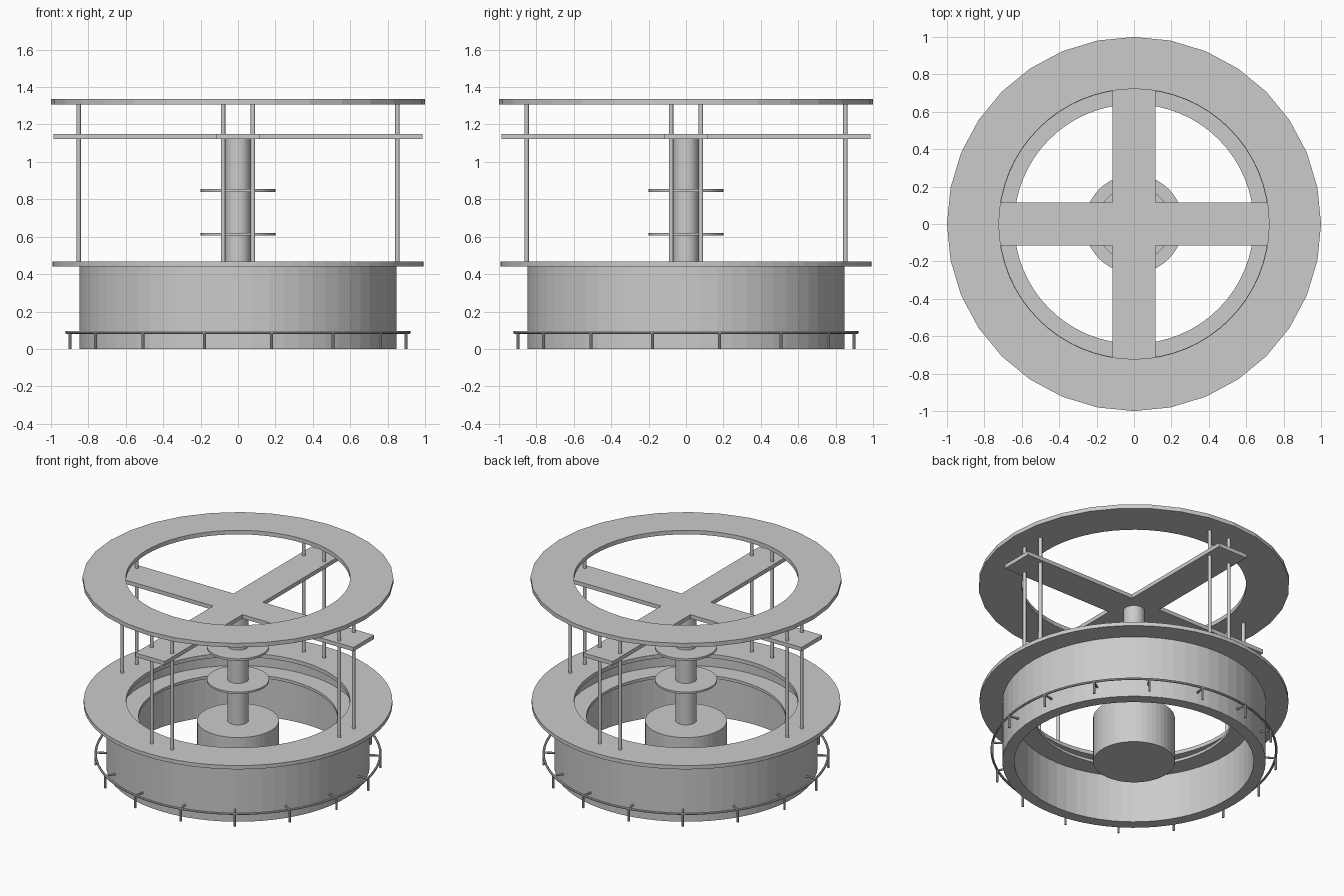
import bpy, bmesh, math
from mathutils import Vector

if "Cube" in bpy.data.objects:
    bpy.data.objects.remove(bpy.data.objects["Cube"])

grey = bpy.data.materials.new("light_grey")
grey.diffuse_color = (0.6, 0.6, 0.6, 1)
grey.use_nodes = True
grey.node_tree.nodes["Principled BSDF"].inputs["Base Color"].default_value = grey.diffuse_color


def finish(name, bm):
    bmesh.ops.recalc_face_normals(bm, faces=bm.faces)
    me = bpy.data.meshes.new(name)
    bm.to_mesh(me)
    bm.free()
    me.materials.append(grey)
    ob = bpy.data.objects.new(name, me)
    bpy.context.collection.objects.link(ob)
    return ob


def ring(name, r_in, r_out, z0, z1, n=64, chord=False):
    """Flat ring with rectangular section; chord=True halves the outer side count."""
    bm = bmesh.new()
    loops = []
    for r, z in ((r_in, z0), (r_out, z0), (r_out, z1), (r_in, z1)):
        loop = []
        for i in range(n):
            a = 2 * math.pi * i / n
            k = math.cos(2 * math.pi / n) if chord and r == r_out and i % 2 else 1
            loop.append(bm.verts.new((r * k * math.cos(a), r * k * math.sin(a), z)))
        loops.append(loop)
    for j in range(4):
        a, b = loops[j], loops[(j + 1) % 4]
        for i in range(n):
            k = (i + 1) % n
            bm.faces.new((a[i], a[k], b[k], b[i]))
    return finish(name, bm)


def add_rod(bm, p, q, r, n):
    p, q = Vector(p), Vector(q)
    d = q - p
    m = d.to_track_quat('Z', 'Y').to_matrix().to_4x4()
    m.translation = (p + q) / 2
    bmesh.ops.create_cone(bm, cap_ends=True, segments=n, radius1=r, radius2=r,
                          depth=d.length, matrix=m)


def cylinder(name, r, z0, z1, n=48):
    bm = bmesh.new()
    add_rod(bm, (0, 0, z0), (0, 0, z1), r, n)
    return finish(name, bm)


# Drum, its inner ledge and the two wide rings
ring("drum_wall", 0.77, 0.847, 0, 0.44)
ring("inner_ledge", 0.64, 0.775, 0.335, 0.355)
ring("lower_ring", 0.72, 0.993, 0.44, 0.467)
ring("top_ring", 0.722, 1.0, 1.308, 1.337, chord=True)

# Central hub, stem and discs
cylinder("hub", 0.263, 0, 0.325)
cylinder("stem", 0.069, 0.32, 1.125, 32)
cylinder("lower_disc", 0.2, 0.606, 0.619)
cylinder("upper_disc", 0.2, 0.84, 0.855)

# Cross beam as one extruded outline
w, l = 0.115, 0.987
bm = bmesh.new()
pts = []
for k in range(4):
    c, s = [(1, 0), (0, 1), (-1, 0), (0, -1)][k]
    for x, y in ((w, -w), (l, -w), (l, w)):
        pts.append(bm.verts.new((x * c - y * s, x * s + y * c, 1.122)))
face = bm.faces.new(pts)
ext = bmesh.ops.extrude_face_region(bm, geom=[face])
bmesh.ops.translate(bm, vec=(0, 0, 0.028),
                    verts=[v for v in ext["geom"] if isinstance(v, bmesh.types.BMVert)])
finish("cross_beam", bm)

# Pairs of upright rods between the rings
bm = bmesh.new()
for s in (-1, 1):
    for t in (-0.08, 0.08):
        for x, y in ((s * 0.852, t), (t, s * 0.852)):
            add_rod(bm, (x, y, 0.46), (x, y, 1.315), 0.012, 16)
finish("upright_rods", bm)

# Foot rail around the drum with bent brackets
bm = bmesh.new()
N, M, R, r = 64, 8, 0.916, 0.008
grid = [[bm.verts.new(((R + r * math.cos(b)) * math.cos(a),
                       (R + r * math.cos(b)) * math.sin(a), 0.089 + r * math.sin(b)))
         for b in (2 * math.pi * j / M for j in range(M))]
        for a in (2 * math.pi * i / N for i in range(N))]
for i in range(N):
    for j in range(M):
        i2, j2 = (i + 1) % N, (j + 1) % M
        bm.faces.new((grid[i][j], grid[i2][j], grid[i2][j2], grid[i][j2]))
finish("foot_rail", bm)

bm = bmesh.new()
for i in range(16):
    a = math.radians(11.25 + 22.5 * i)
    c, s = math.cos(a), math.sin(a)
    add_rod(bm, (R * c, R * s, 0), (R * c, R * s, 0.089), 0.008, 8)
    add_rod(bm, (0.84 * c, 0.84 * s, 0.086), (R * c, R * s, 0.086), 0.007, 8)
finish("rail_brackets", bm)
